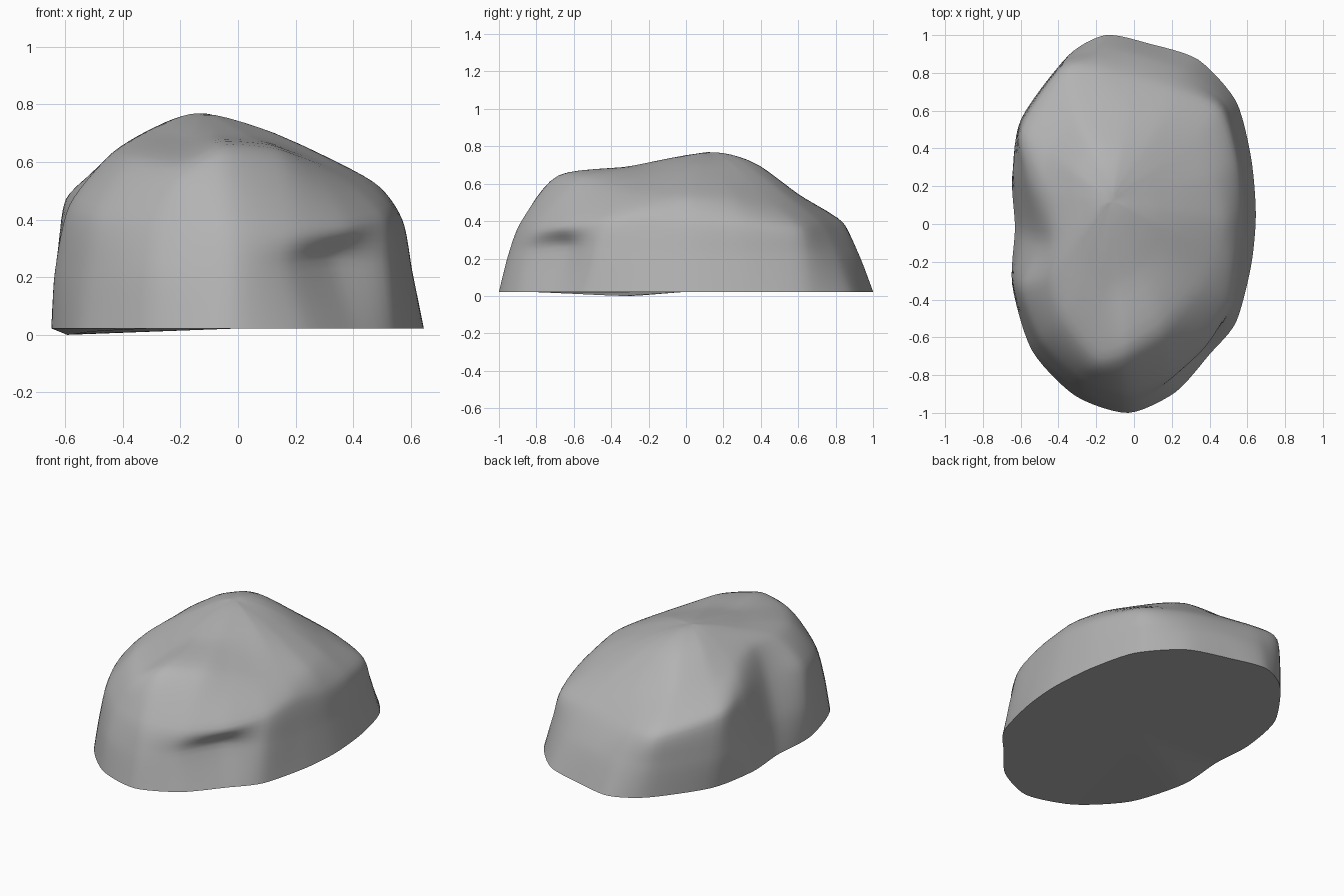
import bpy, bmesh, math
from mathutils import Vector

if "Cube" in bpy.data.objects:
    bpy.data.objects.remove(bpy.data.objects["Cube"], do_unlink=True)

STEPS = 6            # subdivisions between neighbouring control points
TENSION = 0.38       # softness of the blend between facets
BASE_HEIGHT = 0.022

# Outlines run anticlockwise from the front tip
foot = [(-.03, -1), (.22, -.89), (.4, -.69), (.54, -.52), (.62, -.22), (.645, .05),
        (.62, .35), (.54, .65), (.34, .87), (.08, .955), (-.15, 1), (-.35, .89),
        (-.58, .57), (-.645, .25), (-.63, -.02), (-.645, -.32), (-.54, -.67), (-.31, -.91)]

# Wall outline, with the scoops in the front corner and the side
wall = [(-.03, -.95, .22), (.165, -.85, .24), (.33, -.64, .26), (.52, -.48, .24),
        (.585, -.2, .22), (.605, .05, .22), (.58, .33, .22), (.49, .63, .22),
        (.28, .8, .22), (.03, .89, .22), (-.18, .925, .22), (-.37, .86, .22),
        (-.6, .55, .22), (-.635, .27, .22), (-.585, -.05, .22), (-.635, -.32, .22),
        (-.52, -.645, .22), (-.3, -.875, .22)]

# Shoulder where the walls turn in
shoulder = [(-.04, -.88, .4), (.19, -.8, .38), (.38, -.64, .38), (.5, -.42, .41),
            (.54, -.2, .43), (.57, .05, .4), (.545, .32, .39), (.45, .6, .37),
            (.22, .71, .39), (-.04, .79, .39), (-.22, .83, .395), (-.38, .81, .4),
            (-.59, .5, .46), (-.57, .25, .48), (-.5, -.08, .47), (-.585, -.33, .45),
            (-.485, -.61, .42), (-.28, -.805, .41)]

# Rim of the upper slopes
rim = [(-.05, -.68, .645), (.14, -.57, .63), (.25, -.45, .595), (.35, -.32, .56),
       (.43, -.15, .54), (.47, .03, .53), (.42, .25, .525), (.3, .42, .525),
       (.13, .52, .55), (-.04, .58, .55), (-.2, .6, .545), (-.32, .57, .55),
       (-.45, .38, .57), (-.45, .17, .615), (-.42, -.07, .64), (-.44, -.28, .625),
       (-.37, -.5, .61), (-.2, -.7, .59)]

# Crown heights halfway between the rim and the peak
peak = Vector((-.11, .12, .773))
crown_heights = [.695, .695, .69, .685, .685, .675, .67, .68, .7,
                 .715, .715, .71, .715, .725, .73, .715, .7, .69]


def curve_point(a, b, c, d, t):
    """Cubic that passes through b and c."""
    m, n = (c - a) * TENSION, (d - b) * TENSION
    return (b * (2 * t**3 - 3 * t**2 + 1) + m * (t**3 - 2 * t**2 + t)
            + c * (3 * t**2 - 2 * t**3) + n * (t**3 - t**2))


def smooth_ring(points):
    """Refine a closed ring of points."""
    n = len(points)
    return [curve_point(points[i - 1], points[i], points[(i + 1) % n],
                        points[(i + 2) % n], s / STEPS)
            for i in range(n) for s in range(STEPS)]


# Control rings from the foot up to the crown
foot_ring = [Vector((x, y, BASE_HEIGHT)) for x, y in foot]
rim_ring = [Vector(p) for p in rim]
crown_ring = []
for p, height in zip(rim_ring, crown_heights):
    q = p.lerp(peak, 0.5)
    crown_ring.append(Vector((q.x, q.y, height)))
rings = [smooth_ring(r) for r in
         (foot_ring, [Vector(p) for p in wall], [Vector(p) for p in shoulder],
          rim_ring, crown_ring)]

# Underside ring with a low bulge near the side scoop
under_ring = [Vector((p.x * 0.92, p.y * 0.92, BASE_HEIGHT)) for p in foot_ring]
under_ring[15].z = 0.0
under_ring[16].z = 0.012
under_ring = smooth_ring(under_ring)

# Refine each spoke up to the peak, flowing on into the opposite spoke
count = len(rings[0])
spokes = []
for i in range(count):
    ring_points = [r[i] for r in rings]
    opposite = rings[-1][(i + count // 2) % count]
    path = [ring_points[0]] + ring_points + [peak, opposite]
    spokes.append([under_ring[i]] + [curve_point(*path[k:k + 4], s / STEPS)
                                     for k in range(len(rings)) for s in range(STEPS)])

# Skin the spokes, then close the top and the underside
bm = bmesh.new()
grid = [[bm.verts.new(p) for p in spoke] for spoke in spokes]
top = bm.verts.new(peak)
under = bm.verts.new((0, 0, BASE_HEIGHT))
for i in range(count):
    a, b = grid[i], grid[(i + 1) % count]
    for j in range(len(a) - 1):
        bm.faces.new((a[j], b[j], b[j + 1], a[j + 1]))
    bm.faces.new((a[-1], b[-1], top))
    bm.faces.new((b[0], a[0], under))
bmesh.ops.recalc_face_normals(bm, faces=bm.faces[:])

# Weather the crown so the spokes melt together
crown = [top] + [v for spoke in grid for v in spoke[-STEPS:]]
for _ in range(6):
    bmesh.ops.smooth_vert(bm, verts=crown, factor=0.5, use_axis_z=True)
mesh = bpy.data.meshes.new("boulder")
bm.to_mesh(mesh)
bm.free()
boulder = bpy.data.objects.new("boulder", mesh)
bpy.context.collection.objects.link(boulder)

# Plain grey stone
stone = bpy.data.materials.new("grey_stone")
stone.use_nodes = True
colour = (0.45, 0.45, 0.45, 1)
stone.diffuse_color = colour
shader = stone.node_tree.nodes["Principled BSDF"]
shader.inputs["Base Color"].default_value = colour
shader.inputs["Roughness"].default_value = 0.9
mesh.materials.append(stone)

bpy.ops.object.select_all(action="DESELECT")
boulder.select_set(True)
bpy.context.view_layer.objects.active = boulder
bpy.ops.object.shade_smooth_by_angle(angle=math.radians(50))
